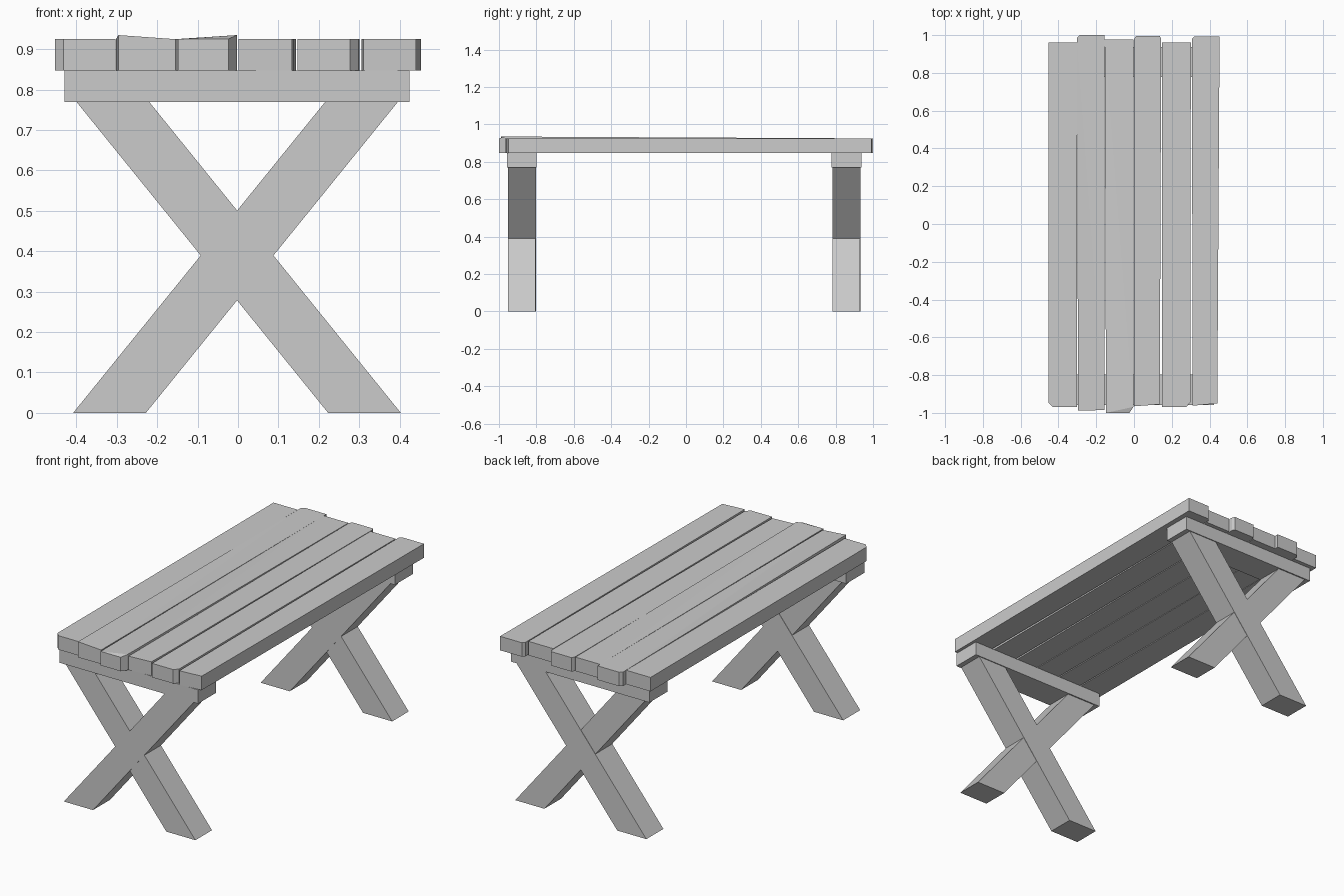
import bpy, bmesh

if "Cube" in bpy.data.objects:
    bpy.data.objects.remove(bpy.data.objects["Cube"])

def prism(name, pts, to3d_a, to3d_b):
    """Solid between two copies of a 2D outline."""
    bm = bmesh.new()
    a = [bm.verts.new(to3d_a(i, p)) for i, p in enumerate(pts)]
    b = [bm.verts.new(to3d_b(i, p)) for i, p in enumerate(pts)]
    bm.faces.new(a[::-1])
    cap = bm.faces.new(b)
    n = len(pts)
    for i in range(n):
        j = (i + 1) % n
        bm.faces.new((a[i], a[j], b[j], b[i]))
    bmesh.ops.triangulate(bm, faces=[cap])
    bmesh.ops.recalc_face_normals(bm, faces=bm.faces)
    me = bpy.data.meshes.new(name)
    bm.to_mesh(me)
    bm.free()
    ob = bpy.data.objects.new(name, me)
    bpy.context.collection.objects.link(ob)
    return ob

Z0, Z1 = 0.847, 0.925

# Worn planks: plan outline plus {corner index: raised height}
planks = [
    ([(-.453, -.945), (-.432, -.968), (-.303, -.968), (-.303, .96), (-.453, .96)], {}),
    ([(-.296, -.988), (-.155, -.985), (-.155, 1.0), (-.288, 1.0), (-.302, .985)], {0: .01}),
    ([(-.148, -1.0), (-.024, -1.0), (-.003, -.968), (-.003, .978), (-.155, .978)], {2: .01}),
    ([(.001, -.965), (.134, -.955), (.137, -.79), (.144, .98), (.137, .995), (.01, .995), (.001, .98)], {}),
    ([(.147, -.968), (.277, -.968), (.298, -.945), (.301, .96), (.147, .96)], {}),
    ([(.311, -.962), (.441, -.95), (.453, .993), (.318, .993), (.306, .978)], {}),
]
for k, (pts, up) in enumerate(planks):
    prism(f"top_plank_{k + 1}", pts,
          lambda i, p: (p[0], p[1], Z0),
          lambda i, p: (p[0], p[1], Z1 + up.get(i, 0)))

def slab(name, pts, y0, y1):
    prism(name, pts, lambda i, p: (p[0], y0, p[1]), lambda i, p: (p[0], y1, p[1]))

# Trestles: cross beam and X-shaped legs at each end
beam = [(-.43, .77), (.424, .77), (.424, Z0), (-.43, Z0)]
leg_a = [(-.408, 0), (-.228, 0), (.396, .77), (.216, .77)]
leg_b = [(.403, 0), (.223, 0), (-.4, .77), (-.22, .77)]
for end, yc in (("front", -.878), ("back", .857)):
    slab(f"{end}_cross_beam", beam, yc - .08, yc + .08)
    slab(f"{end}_leg_a", leg_a, yc - .075, yc + .075)
    slab(f"{end}_leg_b", leg_b, yc - .073, yc + .073)
